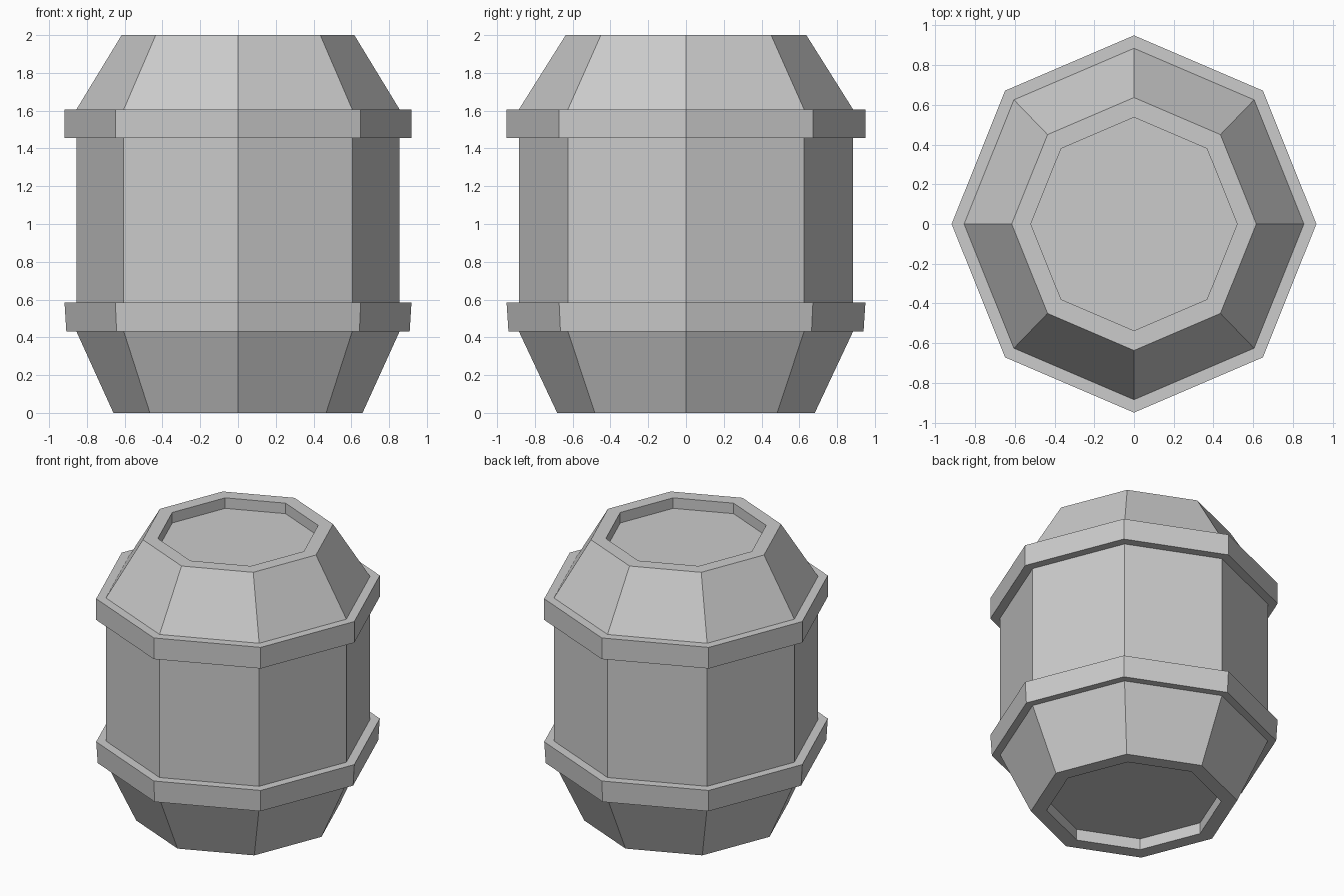
import bpy, bmesh
from math import cos, sin, tau

if "Cube" in bpy.data.objects:
    bpy.data.objects.remove(bpy.data.objects["Cube"])

SIDES = 8
X_SCALE = 0.967  # slightly narrower in x than in y


def lathe(name, profile):
    """Revolve (radius, height) points into a closed eight-sided solid."""
    bm = bmesh.new()
    rings = []
    for r, z in profile:
        rings.append([bm.verts.new((r * X_SCALE * cos(tau * i / SIDES),
                                    r * sin(tau * i / SIDES), z))
                      for i in range(SIDES)])
    for a, b in zip(rings, rings[1:]):
        for i in range(SIDES):
            j = (i + 1) % SIDES
            bm.faces.new((a[i], a[j], b[j], b[i]))
    bm.faces.new(rings[0][::-1])
    bm.faces.new(rings[-1])
    bmesh.ops.recalc_face_normals(bm, faces=bm.faces)
    mesh = bpy.data.meshes.new(name)
    bm.to_mesh(mesh)
    bm.free()
    obj = bpy.data.objects.new(name, mesh)
    bpy.context.collection.objects.link(obj)
    return obj


BODY = 0.885
HOOP = 0.95

# recessed ends, tapered rims and raised hoops in one continuous outline
bottom_end = [(0.577, 0.08), (0.577, 0.0), (0.682, 0.0), (BODY, 0.432)]
lower_hoop = [(0.94, 0.432), (HOOP, 0.585), (BODY, 0.585)]
upper_hoop = [(BODY, 1.455), (HOOP, 1.455), (HOOP, 1.606), (BODY, 1.606)]
top_end = [(0.637, 2.0), (0.537, 2.0), (0.537, 1.925)]

lathe("barrel", bottom_end + lower_hoop + upper_hoop + top_end)
